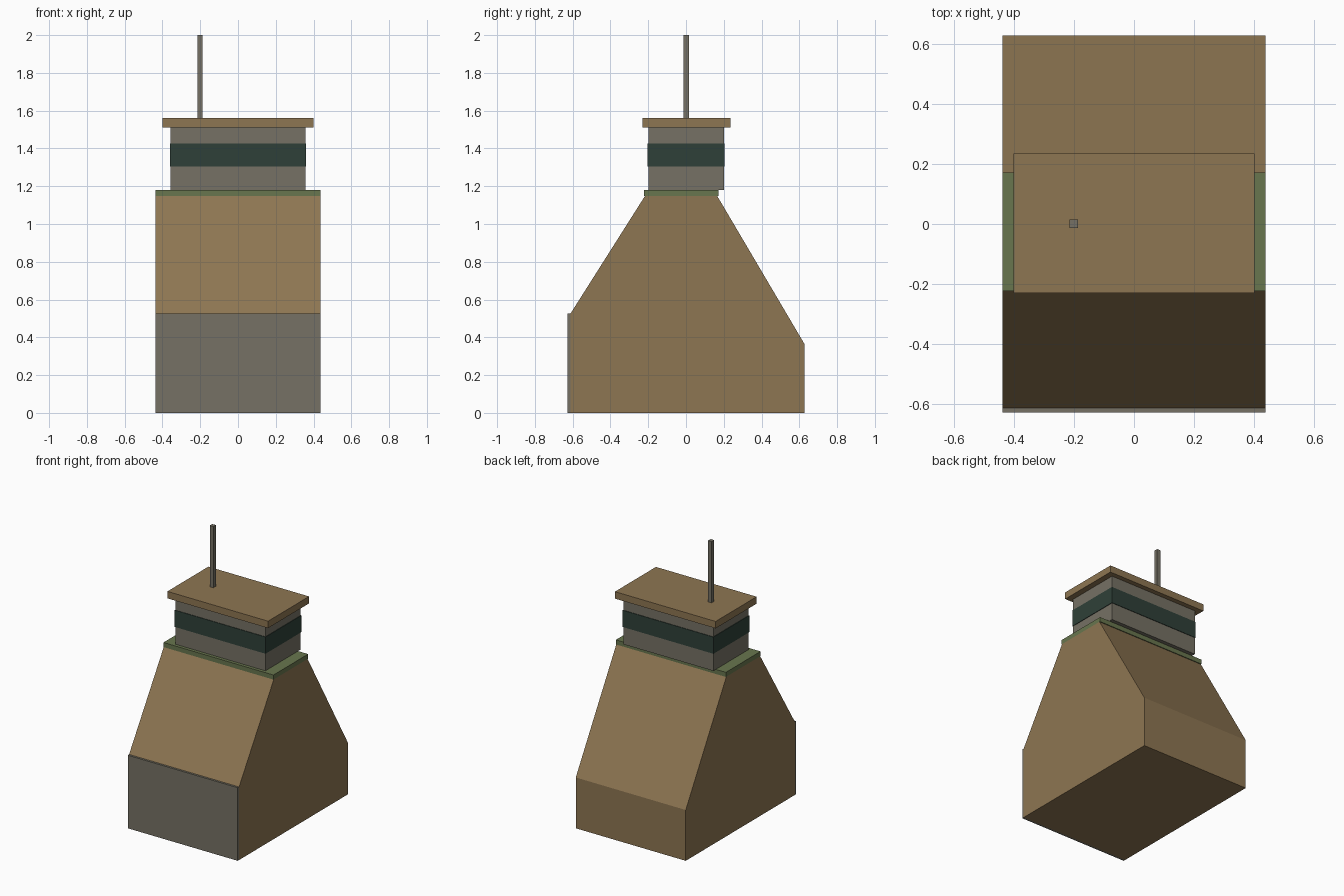
import bpy
import bmesh

default = bpy.data.objects.get("Cube")
if default:
    bpy.data.objects.remove(default, do_unlink=True)


def make_material(name, rgb):
    mat = bpy.data.materials.new(name)
    mat.use_nodes = True
    color = (*rgb, 1.0)
    mat.diffuse_color = color
    bsdf = next(n for n in mat.node_tree.nodes if n.type == 'BSDF_PRINCIPLED')
    bsdf.inputs["Base Color"].default_value = color
    return mat


brown = make_material("tan brown", (0.27, 0.18, 0.084))
grey = make_material("warm grey", (0.18, 0.166, 0.128))
green = make_material("olive green", (0.14, 0.18, 0.077))
teal = make_material("dark glass green", (0.028, 0.051, 0.04))


def prism(name, profile, x0, x1, mat):
    """Extrude a (y, z) profile along x."""
    bm = bmesh.new()
    face = bm.faces.new([bm.verts.new((x0, y, z)) for y, z in profile])
    side = bmesh.ops.extrude_face_region(bm, geom=[face])
    verts = [v for v in side["geom"] if isinstance(v, bmesh.types.BMVert)]
    bmesh.ops.translate(bm, verts=verts, vec=(x1 - x0, 0, 0))
    bmesh.ops.recalc_face_normals(bm, faces=bm.faces)
    mesh = bpy.data.meshes.new(name)
    bm.to_mesh(mesh)
    bm.free()
    mesh.materials.append(mat)
    obj = bpy.data.objects.new(name, mesh)
    bpy.context.collection.objects.link(obj)
    return obj


def box(name, x0, x1, y0, y1, z0, z1, mat):
    return prism(name, [(y0, z0), (y1, z0), (y1, z1), (y0, z1)], x0, x1, mat)


HALF = 0.437

# Tapered lower body, steeper and longer slope at the back
prism("tapered_body",
      [(-0.612, 0), (0.627, 0), (0.627, 0.365), (0.166, 1.147),
       (-0.218, 1.147), (-0.612, 0.525)], -HALF, HALF, brown)

# Grey panel covering the lower front
box("front_panel", -HALF, HALF, -0.627, -0.612, 0, 0.525, grey)

# Deck on top of the body
box("deck", -HALF, HALF, -0.222, 0.172, 1.147, 1.18, green)

# Cabin with a wraparound window band
box("cabin", -0.357, 0.357, -0.199, 0.2, 1.18, 1.51, grey)
box("window_band", -0.361, 0.361, -0.203, 0.204, 1.305, 1.425, teal)

# Overhanging roof and mast
box("roof", -0.4, 0.4, -0.23, 0.235, 1.51, 1.56, brown)
box("mast", -0.215, -0.187, -0.013, 0.015, 1.56, 2.0, grey)
